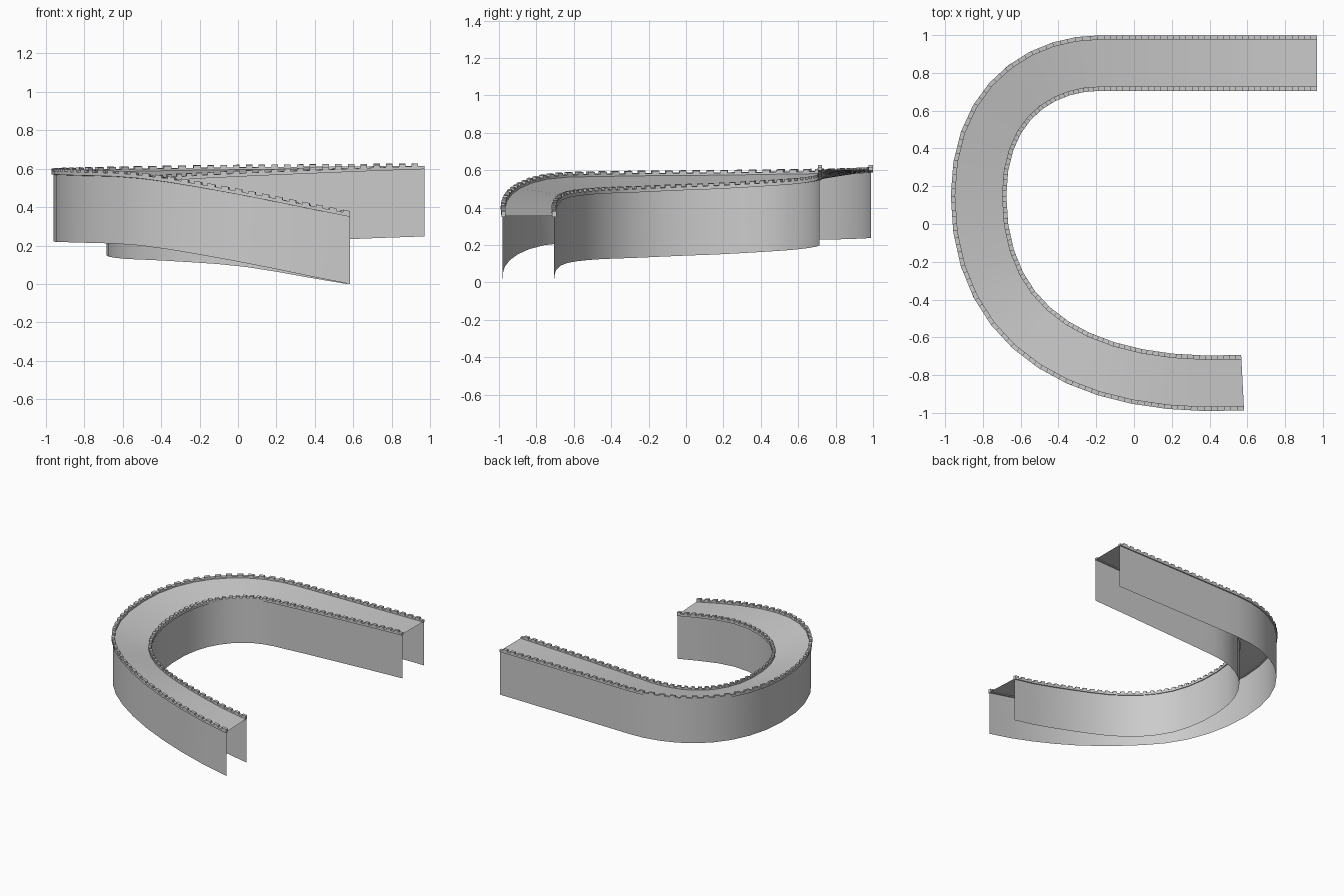
import bpy
from mathutils import Vector

if "Cube" in bpy.data.objects:
    bpy.data.objects.remove(bpy.data.objects["Cube"])

# Centre line: three bezier spans (tight bend, rounder bend, straight) and steps in each
SPANS = [
    ([(0.575, -0.84), (-0.235, -0.882), (-0.823, -0.59), (-0.823, 0.15)], 12),
    ([(-0.823, 0.15), (-0.823, 0.65), (-0.49, 0.852), (-0.18, 0.852)], 9),
    ([(-0.18, 0.852), (0.2, 0.852), (0.6, 0.852), (0.97, 0.852)], 9),
]
# Deck heights at quarter spans: banked through the bend, level at the ends
Z_OUT = [.356, .475, .556, .572, .577, .582, .586, .591, .595, .598, .600, .602, .604]
Z_IN = [.356, .445, .476, .488, .505, .520, .532, .545, .556, .570, .582, .594, .604]
WALL_H = 0.356
HALF = 0.138


def bezier(p, t):
    a, b, c, d = [Vector(q) for q in p]
    s = 1 - t
    pos = a * s**3 + b * 3 * s * s * t + c * 3 * s * t * t + d * t**3
    tan = (b - a) * s * s + (c - b) * 2 * s * t + (d - c) * t * t
    return pos, tan.normalized()


def height(table, u):
    x = u * 4
    i = min(int(x), len(table) - 2)
    f = x - i
    p1, p2 = table[i], table[i + 1]
    p0 = table[i - 1] if i else 2 * p1 - p2
    p3 = table[i + 2] if i + 2 < len(table) else 2 * p2 - p1
    return p1 + 0.5 * f * (p2 - p0 + f * (2*p0 - 5*p1 + 4*p2 - p3 + f * (3*(p1 - p2) + p3 - p0)))


# Stations: position, outward normal, outer and inner deck height
stations = []
for k, (pts, n) in enumerate(SPANS):
    for j in range(0 if k == 0 else 1, n + 1):
        pos, tan = bezier(pts, j / n)
        nrm = Vector((tan.y, -tan.x)) * -1
        u = k + j / n
        stations.append((pos, nrm, height(Z_OUT, u), height(Z_IN, u)))


def point(st, off, dz):
    pos, nrm, zo, zi = st
    p = pos + nrm * off
    f = max(0, min(1, (off / HALF + 1) / 2))
    return (p.x, p.y, zi + (zo - zi) * f + dz)


def at_length(s):
    for a, b in zip(stations, stations[1:]):
        d = (b[0] - a[0]).length
        if s <= d or b is stations[-1]:
            f = min(1, s / d)
            return tuple(x + (y - x) * f for x, y in zip(a, b))
        s -= d


def make(name, verts, faces, smooth=True):
    me = bpy.data.meshes.new(name)
    me.from_pydata(verts, [], faces)
    ob = bpy.data.objects.new(name, me)
    bpy.context.collection.objects.link(ob)
    if smooth:
        bpy.ops.object.select_all(action='DESELECT')
        ob.select_set(True)
        bpy.context.view_layer.objects.active = ob
        bpy.ops.object.shade_smooth_by_angle(angle=0.6)
    return ob


def sweep(name, profile, sts, closed=False):
    m = len(profile)
    verts = [point(st, o, z) for st in sts for o, z in profile]
    faces = [(i*m + j, i*m + (j+1) % m, (i+1)*m + (j+1) % m, (i+1)*m + j)
             for i in range(len(sts) - 1) for j in range(m if closed else m - 1)]
    if closed:
        faces += [tuple(reversed(range(m))), tuple(range((len(sts)-1)*m, len(sts)*m))]
    return make(name, verts, faces)


# The normal must point to the outside of the bend
if stations[0][1].y > 0:
    stations = [(p, -n, a, b) for p, n, a, b in stations]

# Deck with open-bottomed side walls
sweep("deck_and_walls", [(HALF, -WALL_H), (HALF, 0), (-HALF, 0), (-HALF, -WALL_H)], stations)

total = sum((b[0] - a[0]).length for a, b in zip(stations, stations[1:]))
count = round(total / 0.066)
step = total / count
for name, sign in (("outer", 1), ("inner", -1)):
    lo, hi = sign * 0.124, sign * 0.147
    # Low continuous parapet
    sweep(name + "_parapet", [(lo, -0.006), (hi, -0.006), (hi, 0.011), (lo, 0.011)][::sign],
          stations, closed=True)
    # Row of battlement blocks
    verts, faces = [], []
    for i in range(count):
        b = len(verts)
        for s in (i * step, i * step + step * 0.52):
            st = at_length(s)
            verts += [point(st, o, z) for o, z in
                      [(lo, 0.009), (hi, 0.009), (hi, 0.024), (lo, 0.024)][::sign]]
        faces += [(b+j, b+(j+1) % 4, b+4+(j+1) % 4, b+4+j) for j in range(4)]
        faces += [(b+3, b+2, b+1, b), (b+4, b+5, b+6, b+7)]
    make(name + "_battlements", verts, faces, smooth=False)

# Consistent normals
import bmesh
for ob in bpy.context.collection.objects:
    bm = bmesh.new()
    bm.from_mesh(ob.data)
    if ob.name == "deck_and_walls":
        top = max(bm.faces, key=lambda f: abs(f.normal.z))
        if top.normal.z < 0:
            bmesh.ops.reverse_faces(bm, faces=bm.faces[:])
    else:
        bmesh.ops.recalc_face_normals(bm, faces=bm.faces[:])
    bm.to_mesh(ob.data)
    bm.free()
